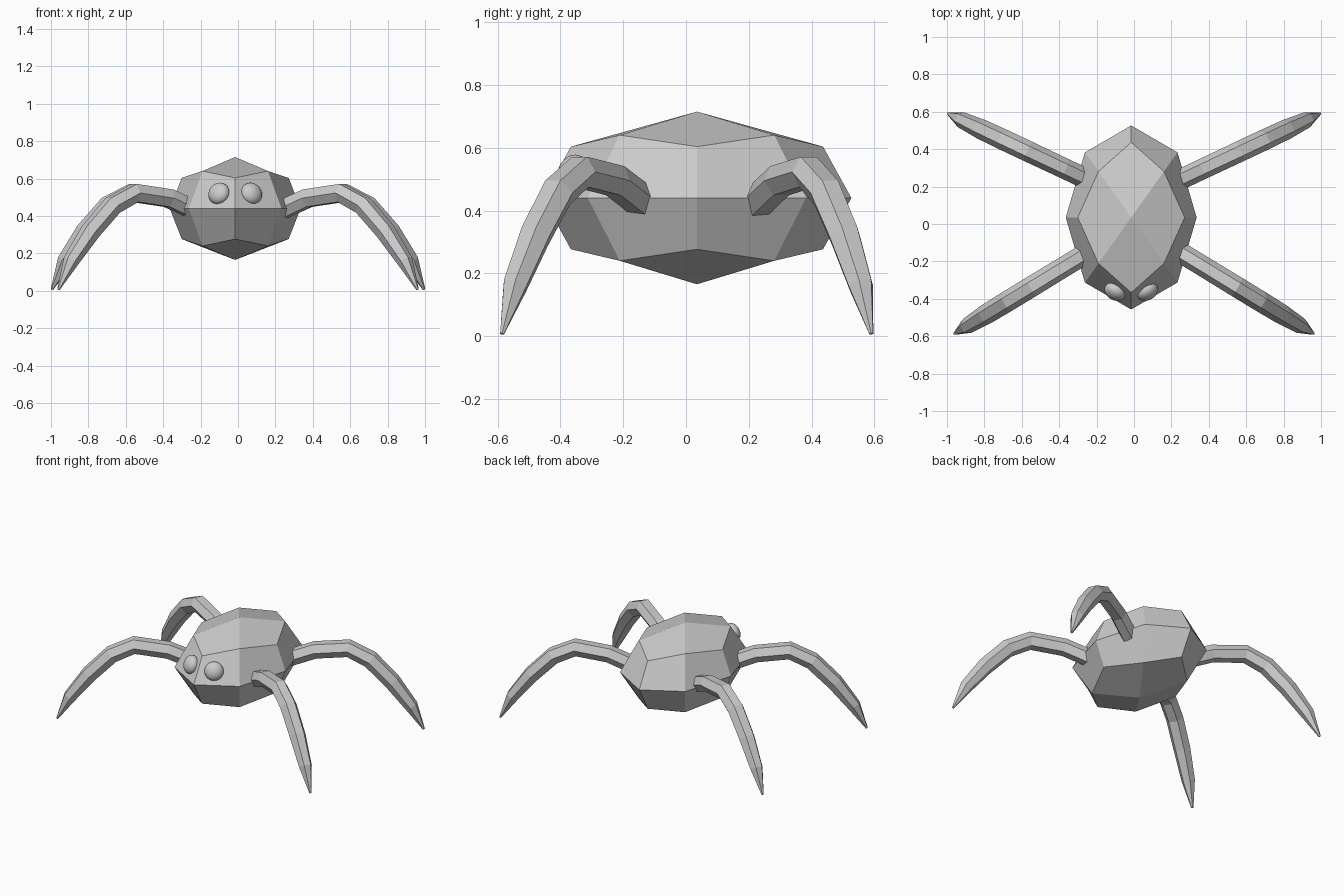
import bpy, bmesh, math
from mathutils import Vector, Matrix

if "Cube" in bpy.data.objects:
    bpy.data.objects.remove(bpy.data.objects["Cube"])

CX = -0.015  # body and eyes sit a touch left of centre

grey = bpy.data.materials.new("plain grey")
grey.diffuse_color = (0.6, 0.6, 0.6, 1)
grey.use_nodes = True
grey.node_tree.nodes["Principled BSDF"].inputs["Base Color"].default_value = grey.diffuse_color


def make_object(name, bm):
    bmesh.ops.recalc_face_normals(bm, faces=bm.faces)
    mesh = bpy.data.meshes.new(name)
    bm.to_mesh(mesh)
    bm.free()
    mesh.materials.append(grey)
    obj = bpy.data.objects.new(name, mesh)
    bpy.context.collection.objects.link(obj)
    return obj


# Body: cube cut once, rounded to a ball, turned 45 degrees and stretched
bm = bmesh.new()
bmesh.ops.create_cube(bm, size=2)
bmesh.ops.subdivide_edges(bm, edges=bm.edges[:], cuts=1, use_grid_fill=True)
turn = Matrix.Rotation(math.radians(45), 3, 'Z')
for v in bm.verts:
    p = turn @ v.co.normalized()
    lift = 1.03 if abs(p.z) < 0.99 else 1.0
    v.co = Vector((CX + p.x * 0.35, 0.035 + p.y * 0.492, 0.44 + p.z * 0.275 * lift))
make_object("body", bm)

# Eyes: flattened smooth balls facing along the body surface
for side, label in ((-1, "left"), (1, "right")):
    facing = Vector((side * 0.48, -0.80, 0.36)).to_track_quat('Z', 'Y').to_matrix().to_4x4()
    place = Matrix.Translation((CX + side * 0.087, -0.362, 0.52))
    bm = bmesh.new()
    bmesh.ops.create_uvsphere(bm, u_segments=24, v_segments=14, radius=1,
                              matrix=place @ facing @ Matrix.Diagonal((0.06, 0.06, 0.042, 1)))
    for f in bm.faces:
        f.smooth = True
    make_object(label + "_eye", bm)

# Leg profile: share of the reach, height, radius
PROFILE = [(0.0, 0.425, 0.055), (0.20, 0.495, 0.055), (0.445, 0.523, 0.056),
           (0.605, 0.457, 0.056), (0.765, 0.318, 0.054), (0.905, 0.16, 0.043),
           (0.996, 0.007, 0.007)]
SIDES = 6


def leg(name, root, tip):
    root, tip = Vector(root), Vector(tip)
    out = (tip - root).normalized()
    across = Vector((-out.y, out.x, 0))
    pts = [(root.lerp(tip, t).to_3d() + Vector((0, 0, z)), r) for t, z, r in PROFILE]
    bm = bmesh.new()
    rings = []
    for i, (p, r) in enumerate(pts):
        along = (pts[min(i + 1, len(pts) - 1)][0] - pts[max(i - 1, 0)][0]).normalized()
        up = along.cross(across)
        ring = []
        for k in range(SIDES):
            a = math.tau * k / SIDES
            ring.append(bm.verts.new(p + across * r * math.cos(a) + up * r * math.sin(a)))
        rings.append(ring)
    for a, b in zip(rings, rings[1:]):
        for k in range(SIDES):
            n = (k + 1) % SIDES
            bm.faces.new((a[k], a[n], b[n], b[k]))
    bm.faces.new(rings[0])
    bm.faces.new(rings[-1])
    make_object(name, bm)


# Four legs, mirrored left and right
for side, label in ((-1, "left"), (1, "right")):
    leg("front_" + label + "_leg", (side * 0.22, -0.135), (side * 0.963, -0.588))
    leg("back_" + label + "_leg", (side * 0.22, 0.225), (side * 0.998, 0.592))
